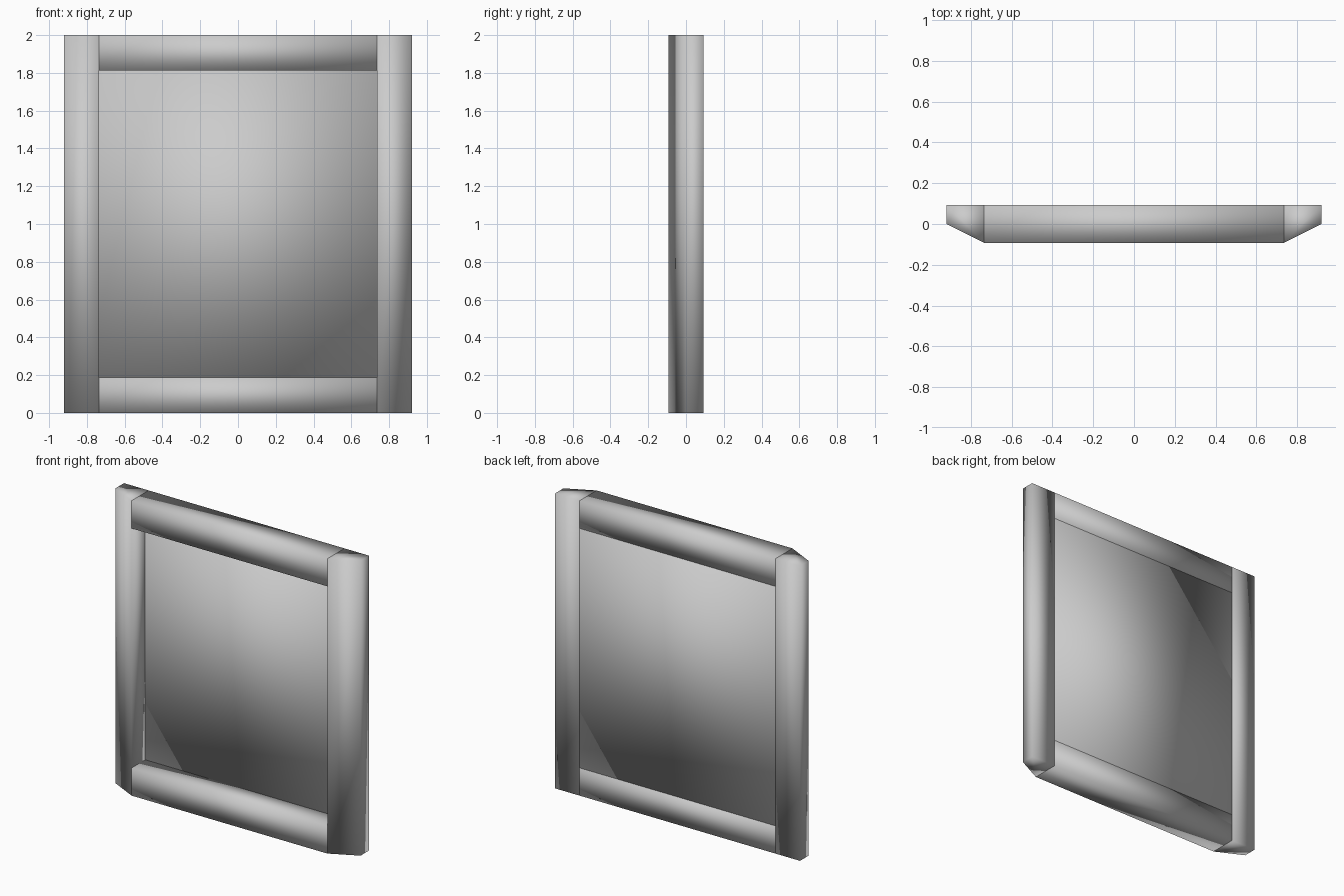
import bpy, bmesh

if "Cube" in bpy.data.objects:
    bpy.data.objects.remove(bpy.data.objects["Cube"])

W, INNER, D, H, RAIL = 0.92, 0.735, 0.092, 2.0, 0.187


def prism(name, profile, z0, z1):
    """Extrude an xy outline from z0 to z1, smooth shaded."""
    bm = bmesh.new()
    face = bm.faces.new([bm.verts.new((x, y, z0)) for x, y in profile])
    top = bmesh.ops.extrude_face_region(bm, geom=[face])
    verts = [v for v in top["geom"] if isinstance(v, bmesh.types.BMVert)]
    bmesh.ops.translate(bm, verts=verts, vec=(0, 0, z1 - z0))
    bmesh.ops.recalc_face_normals(bm, faces=bm.faces)
    for f in bm.faces:
        f.smooth = True
    mesh = bpy.data.meshes.new(name)
    bm.to_mesh(mesh)
    bm.free()
    obj = bpy.data.objects.new(name, mesh)
    bpy.context.collection.objects.link(obj)
    return obj


def rect(y0, y1):
    return [(-INNER, y0), (INNER, y0), (INNER, y1), (-INNER, y1)]


# side posts with a sloped outer front corner
for side, s in (("left", -1), ("right", 1)):
    outline = [(INNER, -D), (W, 0), (W, D), (INNER, D)]
    prism(side + "_post", [(s * x, y) for x, y in outline], 0, H)

# top and bottom rails
prism("bottom_rail", rect(-D, D), 0, RAIL)
prism("top_rail", rect(-D, D), H - RAIL, H)

# panel set towards the back of the frame
prism("panel", rect(0.055, 0.09), RAIL, H - RAIL)
